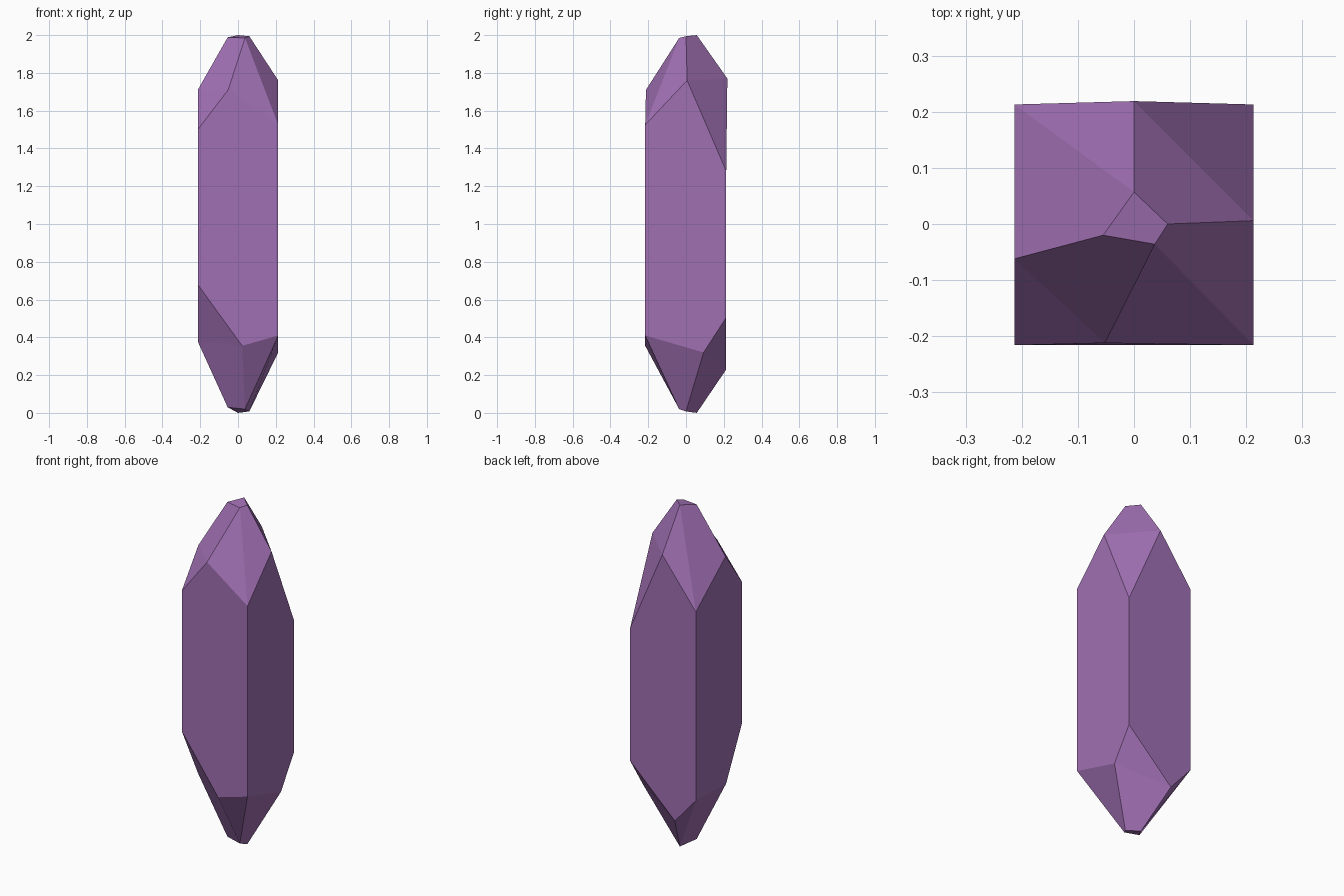
import bpy
import bmesh

if "Cube" in bpy.data.objects:
    bpy.data.objects.remove(bpy.data.objects["Cube"])

# Shared plan of the crystal, counter-clockwise: front-left, front-right, back-right, back-left
CORNERS = [(-0.213, -0.216), (0.213, -0.216), (0.213, 0.213), (-0.213, 0.213)]
# Small blunt tip, one point per side: front, right, back, left
TIP = [(0.037, -0.036), (0.06, 0.0), (0.0, 0.057), (-0.055, -0.02)]

# Heights of the corners, ridge ends on each side (x, y, z), and tip heights
TOP = dict(corner=[1.50, 1.525, 1.28, 1.49],
           ridge=[(-0.052, -0.212, 1.71), (0.213, 0.006, 1.76),
                  (0.0, 0.219, 1.77), (-0.213, -0.062, 1.71)],
           tip=[1.985, 1.994, 2.0, 1.988])
BOTTOM = dict(corner=[0.68, 0.41, 0.505, 0.385],
              ridge=[(0.022, -0.216, 0.355), (0.213, 0.093, 0.32),
                     (-0.077, 0.213, 0.23), (-0.213, -0.067, 0.378)],
              tip=[0.02, 0.008, 0.0, 0.03])

bm = bmesh.new()


def add_end(end):
    """Faceted point: four corner facets, each split in two, and a flat tip."""
    c = [bm.verts.new((x, y, z)) for (x, y), z in zip(CORNERS, end["corner"])]
    r = [bm.verts.new(p) for p in end["ridge"]]
    t = [bm.verts.new((x, y, z)) for (x, y), z in zip(TIP, end["tip"])]
    for i in range(4):
        p = i - 1
        if i % 2 == 0:      # corner cut off between two ridges
            bm.faces.new((r[p], c[i], r[i]))
            bm.faces.new((r[p], r[i], t[i], t[p]))
        else:               # crease running from the corner to the tip
            bm.faces.new((r[p], c[i], t[p]))
            bm.faces.new((c[i], r[i], t[i], t[p]))
    bm.faces.new(t)
    return c, r


top_c, top_r = add_end(TOP)
low_c, low_r = add_end(BOTTOM)

# Long prism sides
for i in range(4):
    j = (i + 1) % 4
    bm.faces.new((low_c[i], low_r[i], low_c[j], top_c[j], top_r[i], top_c[i]))

bmesh.ops.recalc_face_normals(bm, faces=bm.faces[:])
mesh = bpy.data.meshes.new("crystal")
bm.to_mesh(mesh)
bm.free()

# Single purple colour
purple = bpy.data.materials.new("amethyst purple")
purple.diffuse_color = (0.35, 0.16, 0.45, 1.0)
purple.use_nodes = True
purple.node_tree.nodes["Principled BSDF"].inputs["Base Color"].default_value = purple.diffuse_color
mesh.materials.append(purple)

crystal = bpy.data.objects.new("crystal", mesh)
bpy.context.collection.objects.link(crystal)
